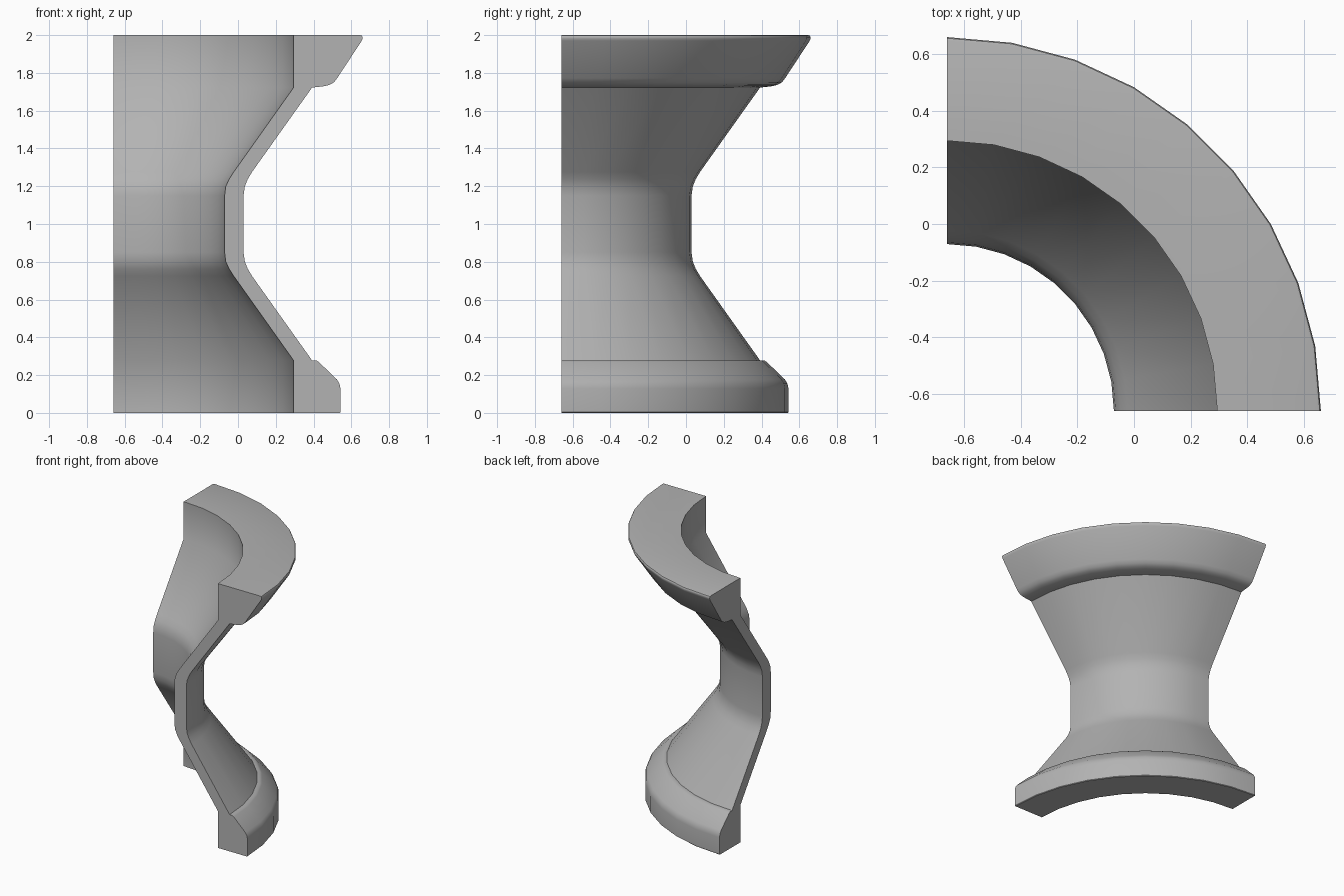
import bpy, bmesh, math
from mathutils import Matrix, Vector

if "Cube" in bpy.data.objects:
    bpy.data.objects.remove(bpy.data.objects["Cube"])

AXIS = Vector((-0.66, -0.66, 0))   # corner the quarter turn revolves about
STEPS = 9

# Waist wall: lower half of each side, mirrored about z = 1
outer_waist = [(0.392, 0.278), (0.074, 0.725), (0.052, 0.762), (0.036, 0.802), (0.029, 0.85)]
inner_waist = [(0.294, 0.278), (-0.023, 0.725), (-0.047, 0.762), (-0.065, 0.802), (-0.071, 0.85)]


def full(half):
    return half + [(x, 2 - z) for x, z in reversed(half)]


# Base moulding and flared rim moulding on the outside
base = [(0.294, 0), (0.538, 0), (0.542, 0.004), (0.542, 0.13), (0.537, 0.155),
        (0.524, 0.177), (0.427, 0.27), (0.414, 0.278)]
rim = [(0.46, 1.73), (0.485, 1.737), (0.508, 1.75), (0.525, 1.772),
       (0.655, 1.97), (0.66, 1.982), (0.66, 1.99), (0.656, 1.997), (0.647, 2.0), (0.294, 2.0)]
profile = base + full(outer_waist) + rim + full(inner_waist)[::-1]

# Revolve the closed section through 90 degrees and keep both end caps
bm = bmesh.new()
rings = []
for i in range(STEPS + 1):
    a = math.pi / 2 * i / STEPS
    rot = Matrix.Rotation(a, 3, 'Z')
    rings.append([bm.verts.new(AXIS + rot @ Vector((x + 0.66, 0, z))) for x, z in profile])
n = len(profile)
for r0, r1 in zip(rings, rings[1:]):
    for j in range(n):
        k = (j + 1) % n
        bm.faces.new((r0[j], r1[j], r1[k], r0[k]))
bm.faces.new(rings[0])
bm.faces.new(rings[-1][::-1])
bmesh.ops.recalc_face_normals(bm, faces=bm.faces[:])

mesh = bpy.data.meshes.new("curved_waisted_wall")
bm.to_mesh(mesh)
bm.free()
wall = bpy.data.objects.new("curved_waisted_wall", mesh)
bpy.context.collection.objects.link(wall)

# Mid-grey colour
grey = bpy.data.materials.new("mid_grey")
grey.diffuse_color = (0.45, 0.45, 0.45, 1)
grey.use_nodes = True
grey.node_tree.nodes["Principled BSDF"].inputs["Base Color"].default_value = grey.diffuse_color
mesh.materials.append(grey)

# Smooth curves, crisp edges
bpy.context.view_layer.objects.active = wall
wall.select_set(True)
bpy.ops.object.shade_smooth_by_angle(angle=math.radians(40))
